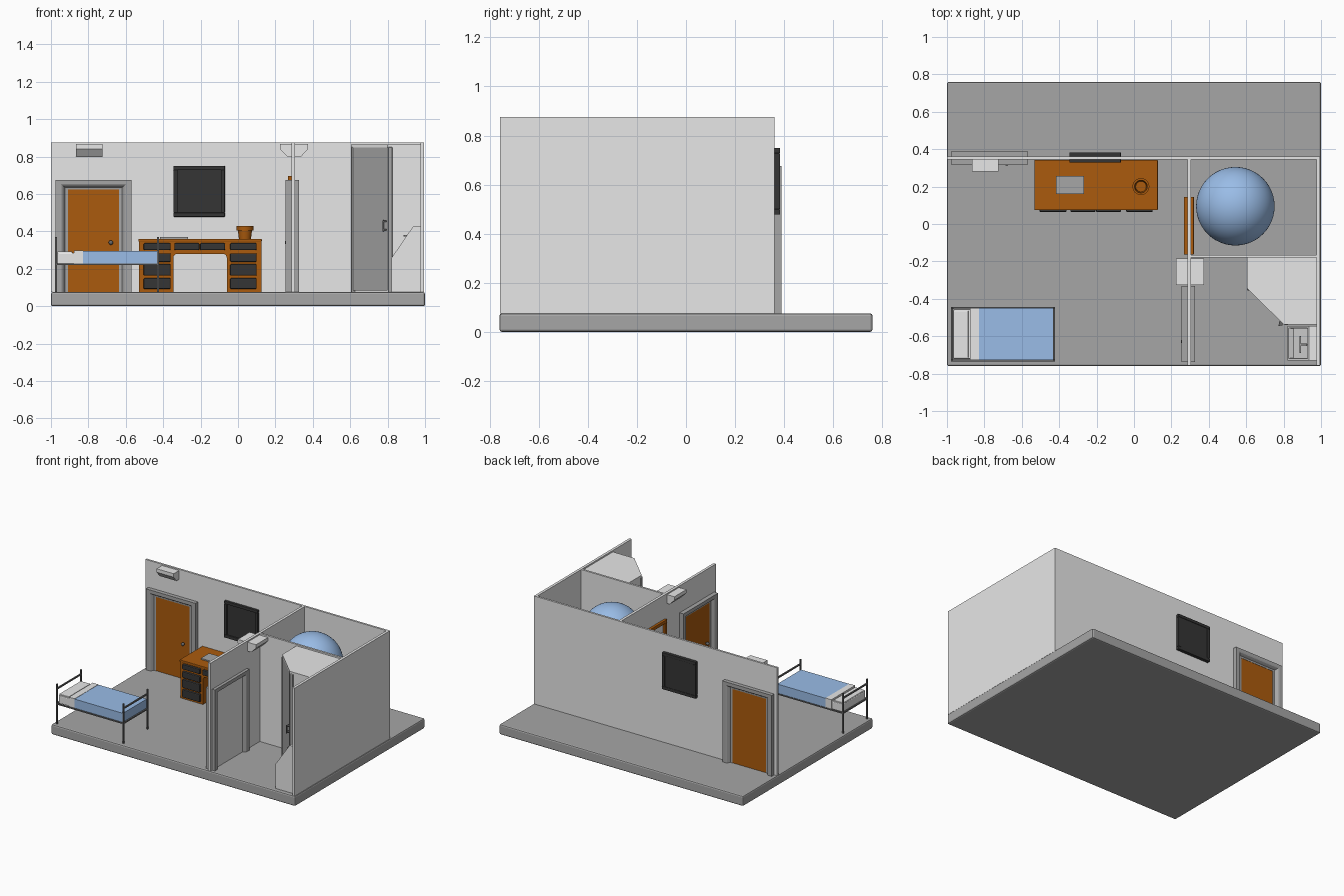
import bpy, bmesh, math
from mathutils import Vector

if "Cube" in bpy.data.objects:
    bpy.data.objects.remove(bpy.data.objects["Cube"])

def mat(name, c):
    m = bpy.data.materials.new(name)
    m.diffuse_color = (*c, 1)
    m.use_nodes = True
    m.node_tree.nodes["Principled BSDF"].inputs["Base Color"].default_value = m.diffuse_color
    return m

WHITE = mat("wall_white", (.80, .80, .80))
GREY = mat("floor_grey", (.38, .38, .38))
WOOD = mat("wood_orange", (.41, .105, .004))
BLACK = mat("charcoal", (.035, .035, .035))
BLUE = mat("light_blue", (.35, .55, .87))
STEEL = mat("steel_grey", (.14, .14, .14))

FL, TOP = .075, .875   # floor level and wall top

def finish(name, bm, m, bevel=0, smooth=False):
    bmesh.ops.recalc_face_normals(bm, faces=bm.faces)
    me = bpy.data.meshes.new(name)
    bm.to_mesh(me)
    bm.free()
    me.materials.append(m)
    ob = bpy.data.objects.new(name, me)
    bpy.context.collection.objects.link(ob)
    if bevel:
        mod = ob.modifiers.new("bevel", 'BEVEL')
        mod.width, mod.segments, mod.limit_method = bevel, 2, 'ANGLE'
    if smooth:
        bpy.ops.object.select_all(action='DESELECT')
        bpy.context.view_layer.objects.active = ob
        ob.select_set(True)
        bpy.ops.object.shade_smooth_by_angle(angle=math.radians(35))
    return ob

def prism(name, pts, axis, a, b, m, bevel=0):
    """Extrude a 2D outline along an axis from a to b."""
    put = {'x': lambda u, v, w: (w, u, v), 'y': lambda u, v, w: (u, w, v), 'z': lambda u, v, w: (u, v, w)}[axis]
    bm = bmesh.new()
    f = bm.faces.new([bm.verts.new(put(u, v, a)) for u, v in pts])
    r = bmesh.ops.extrude_face_region(bm, geom=[f])
    d = Vector(put(0, 0, b - a))
    bmesh.ops.translate(bm, vec=d, verts=[g for g in r['geom'] if isinstance(g, bmesh.types.BMVert)])
    return finish(name, bm, m, bevel)

def box(name, x0, x1, y0, y1, z0, z1, m, bevel=0):
    return prism(name, [(x0, y0), (x1, y0), (x1, y1), (x0, y1)], 'z', z0, z1, m, bevel)

def lathe(name, prof, cx, cy, m, n=32):
    bm = bmesh.new()
    vs = [bm.verts.new((cx + r, cy, z)) for r, z in prof]
    es = [bm.edges.new(p) for p in zip(vs, vs[1:])]
    bmesh.ops.spin(bm, geom=vs + es, cent=(cx, cy, 0), axis=(0, 0, 1), angle=2 * math.pi, steps=n)
    bmesh.ops.remove_doubles(bm, verts=bm.verts, dist=1e-5)
    return finish(name, bm, m, 0, True)

def ball(name, c, r, m, scale=(1, 1, 1)):
    bm = bmesh.new()
    bmesh.ops.create_uvsphere(bm, u_segments=48, v_segments=32, radius=r)
    bmesh.ops.scale(bm, vec=scale, verts=bm.verts)
    bmesh.ops.translate(bm, vec=c, verts=bm.verts)
    return finish(name, bm, m, 0, True)

# floor slab and walls
box("floor_slab", -1, 1, -.76, .76, 0, FL, GREY, .01)
box("back_wall", -1, .995, .345, .36, FL, TOP, WHITE)
box("right_wall", .975, .995, -.757, .36, FL, TOP, WHITE)
box("inner_wall", .285, .305, -.757, .352, FL, TOP, WHITE)
box("divider_wall", .295, .985, -.18, -.165, FL, TOP, WHITE)

# doors: swept frame, panel and knob, built around a local origin
def door(name, x, y, rot):
    W, H = .2025, .60
    half = [(0, .037), (.028, .037), (.036, .034), (.044, .024), (.05, .015), (.065, .013)]
    prof = half + [(o, -d) for o, d in reversed(half)]
    bm = bmesh.new()
    rings = []
    for px, pz in ((-1, 0), (-1, 1), (1, 1), (1, 0)):
        rings.append([bm.verts.new((px * (W - o), d, (H - o * .8) * pz)) for o, d in prof])
    n = len(prof)
    for r0, r1 in zip(rings, rings[1:]):
        for i in range(n):
            bm.faces.new((r0[i], r0[(i + 1) % n], r1[(i + 1) % n], r1[i]))
    bm.faces.new(rings[0])
    bm.faces.new(rings[-1])
    parts = [finish(name + "_frame", bm, GREY),
             box(name + "_panel", -.142, .142, -.011, .011, 0, .555, WOOD),
             ball(name + "_knob", (.093, -.028, .265), .012, STEEL),
             box(name + "_knob_stem", .089, .097, -.025, 0, .261, .269, STEEL)]
    for p in parts:
        p.location = (x, y, FL)
        p.rotation_euler.z = rot

door("back_door", -.7725, .352, 0)
door("inner_door", .29, -.535, -math.pi / 2)

# dark wall window: raised rim round a recessed pane
box("dark_window_pane", -.34, -.075, .338, .38, .48, .745, BLACK)
X0, X1, Z0, Z1, B = -.345, -.07, .478, .75, .022
for i, (a, b, c, d) in enumerate(((X0, X1, Z0, Z0 + B), (X0, X1, Z1 - B, Z1),
                                  (X0, X0 + B, Z0 + B, Z1 - B), (X1 - B, X1, Z0 + B, Z1 - B))):
    box(f"dark_window_rim_{i}", a, b, .328, .383, c, d, BLACK, .003)

# wooden observation window frame on the inner wall
Y0, Y1, Z0, Z1, B = -.163, .145, .42, .697, .025
for i, (a, b, c, d) in enumerate(((Y0, Y1, Z0, Z0 + B), (Y0, Y1, Z1 - B, Z1),
                                  (Y0, Y0 + B, Z0 + B, Z1 - B), (Y1 - B, Y1, Z0 + B, Z1 - B))):
    box(f"inner_window_frame_{i}", .267, .32, a, b, c, d, WOOD, .003)

# wall lamps: a single one on the back wall, a double one through the inner wall
prism("back_lamp", [(.345, .866), (.282, .866), (.282, .84), (.315, .80), (.345, .80)], 'x', -.865, -.725, WHITE)
prism("inner_lamp", [(.225, .866), (.225, .84), (.263, .80), (.337, .80), (.375, .84), (.375, .866)],
      'y', -.325, -.185, WHITE)

# floating sphere in the closed chamber
ball("blue_sphere", (.542, .095, .62), .21, BLUE)

# desk body: arch-shaped outline
R = .02
arch = [(-.345 + R - R * math.cos(t * math.pi / 8), .28 - R + R * math.sin(t * math.pi / 8)) for t in range(5)]
arch += [(-.405 - u, v) for u, v in reversed(arch)]
desk = [(-.53, FL), (-.345, FL)] + arch + [(-.06, FL), (.125, FL), (.125, .35), (-.53, .35)]
prism("desk_body", desk, 'y', .082, .338, WOOD)
box("desk_top", -.532, .127, .075, .342, .345, .36, WOOD, .003)

# drawers
rows = ((.30, .337), (.237, .283), (.163, .225), (.092, .15))
for i, (z0, z1) in enumerate(rows):
    for side, x0, x1 in (("left", -.505, -.36), ("right", -.042, .1)):
        box(f"drawer_{side}_{i}", x0, x1, .064, .09, z0, z1, BLACK, .006)
for i, x0 in enumerate((-.34, -.203)):
    box(f"drawer_middle_{i}", x0, x0 + .134, .064, .09, .30, .337, BLACK, .006)

# paper pad and pot on the desk
box("paper_pad", -.417, -.267, .16, .257, .36, .369, GREY)
lathe("pot", [(0, .36), (.032, .36), (.038, .405), (.045, .405), (.045, .43), (.034, .43), (.028, .375), (0, .375)],
      .037, .2, WOOD)

# bed: posts, rails, mattress and blanket
P = .005
for end, x in (("head", -.973), ("foot", -.428)):
    for side, y in (("front", -.73), ("back", -.45)):
        box(f"bed_{end}_post_{side}", x - P, x + P, y - P, y + P, FL, .37, STEEL)
    for i, z in enumerate((.225, .335)):
        box(f"bed_{end}_rail_{i}", x - P, x + P, -.73, -.45, z - P, z + P, STEEL)
for side, y in (("front", -.73), ("back", -.45)):
    box(f"bed_side_rail_{side}", -.973, -.428, y - P, y + P, .219, .228, STEEL)
box("mattress", -.967, -.437, -.722, -.455, .225, .285, WHITE, .006)
box("pillow", -.966, -.885, -.715, -.462, .28, .293, WHITE, .005)
box("sheet_fold", -.877, -.83, -.728, -.449, .225, .297, WHITE)
box("blanket", -.83, -.434, -.728, -.449, .225, .295, BLUE)

# corner shower cabin: five-sided body, roof, door panel, posts and handle
cabin = [(.61, -.18), (.61, -.34), (.805, -.53), (.975, -.53), (.975, -.18)]
prism("shower_body", cabin, 'z', FL, .85, WHITE)
roof = [(.605, -.18), (.605, -.345), (.80, -.537), (.975, -.537), (.975, -.18)]
prism("shower_roof", roof, 'z', .848, .864, WHITE)
prism("shower_door", [(.618, -.352), (.80, -.53), (.798, -.534), (.616, -.356)], 'z', .085, .848, GREY)
for i, (x, y) in enumerate(((.616, -.345), (.814, -.53))):
    box(f"shower_post_{i}", x - .011, x + .011, y - .01, y + .006, FL, .85, GREY, .003)
box("shower_handle", .773, .781, -.545, -.537, .40, .46, STEEL, .002)
for z in (.405, .45):
    box("shower_handle_mount", .775, .795, -.543, -.52, z, z + .008, STEEL)

# washstand with a recessed sloping face
bm = bmesh.new()
pts = [(.82, FL), (.82, .257), (.935, .425), (.975, .425), (.975, FL)]
f = bm.faces.new([bm.verts.new((x, -.73, z)) for x, z in pts])
r = bmesh.ops.extrude_face_region(bm, geom=[f])
bmesh.ops.translate(bm, vec=(0, .185, 0), verts=[g for g in r['geom'] if isinstance(g, bmesh.types.BMVert)])
bmesh.ops.recalc_face_normals(bm, faces=bm.faces)
slope = [g for g in bm.faces if g.normal.x < -.3 and g.normal.z > .3]
bmesh.ops.inset_individual(bm, faces=slope, thickness=.016, depth=0)
bmesh.ops.inset_individual(bm, faces=slope, thickness=.004, depth=-.03)
finish("washstand", bm, WHITE)

# T-shaped tap
box("tap_bar", .884, .894, -.69, -.60, .372, .382, GREY, .002)
box("tap_stem", .889, .925, -.65, -.64, .372, .382, GREY, .002)
